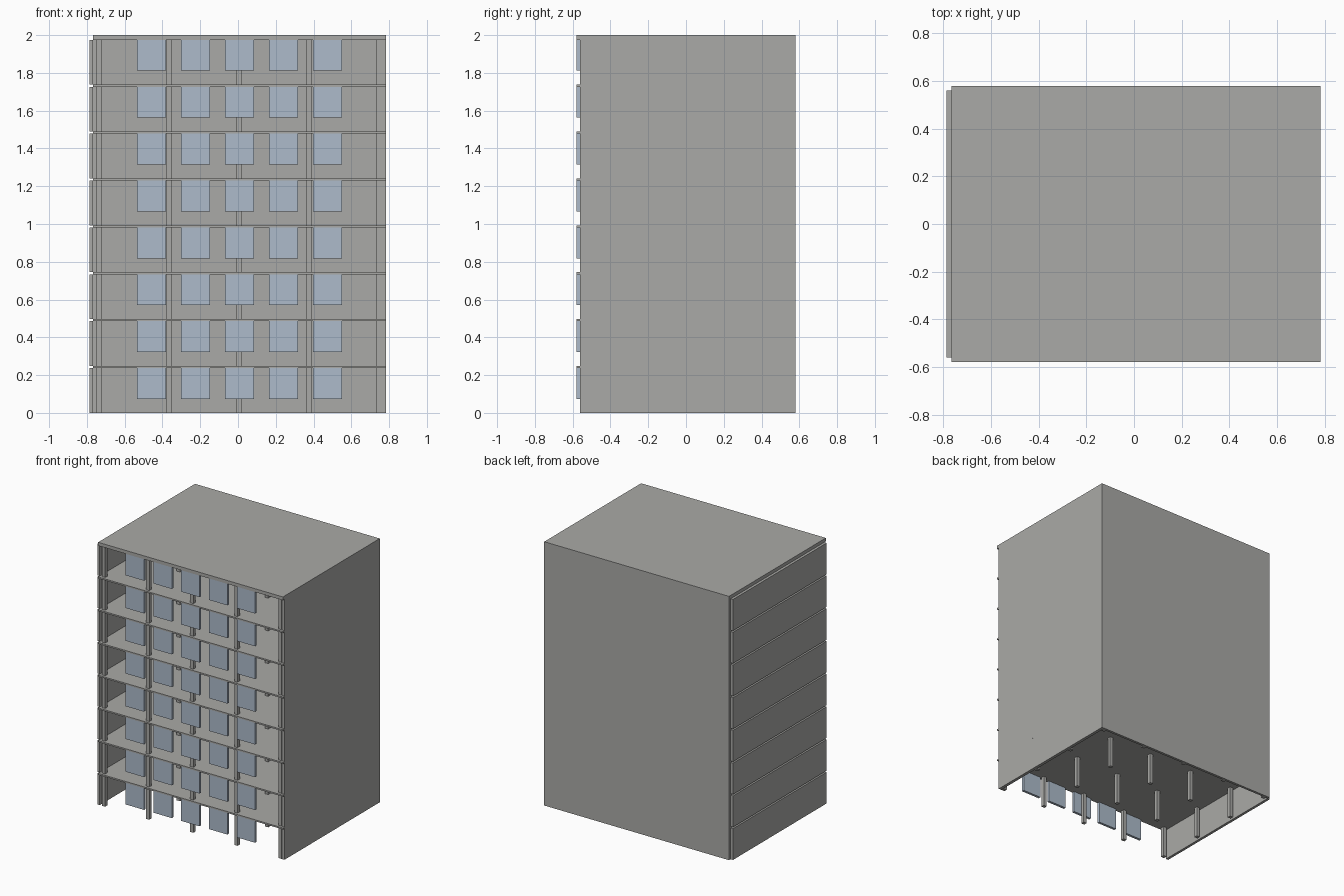
import bpy, bmesh
from mathutils import Vector

if "Cube" in bpy.data.objects:
    bpy.data.objects.remove(bpy.data.objects["Cube"])


def material(name, rgb):
    m = bpy.data.materials.new(name)
    m.diffuse_color = (*rgb, 1.0)
    m.use_nodes = True
    m.node_tree.nodes["Principled BSDF"].inputs["Base Color"].default_value = m.diffuse_color
    return m


CONCRETE = material("warm grey concrete", (0.40, 0.40, 0.385))
GLASS = material("pale blue glass", (0.42, 0.50, 0.60))


def boxes(name, spans, mat):
    """One object made of boxes, each given as x, y and z ranges."""
    bm = bmesh.new()
    for xr, yr, zr in spans:
        lo, hi = (Vector(c) for c in zip(xr, yr, zr))
        for v in bmesh.ops.create_cube(bm, size=1)["verts"]:
            v.co = (lo + hi) / 2 + v.co * (hi - lo)
    mesh = bpy.data.meshes.new(name)
    bm.to_mesh(mesh)
    bm.free()
    mesh.materials.append(mat)
    obj = bpy.data.objects.new(name, mesh)
    bpy.context.collection.objects.link(obj)
    return obj


FLOORS = 8
PITCH, ROOM = 0.2482, 0.2370           # storey height, clear height
LEFT, RIGHT = -0.767, 0.783            # slab ends
FRONT, BACK, WALL_Y = -0.58, 0.58, 0.561
ROOF_Z = (FLOORS - 1) * PITCH + ROOM

# Roof and full-height back wall
boxes("roof", [((LEFT, RIGHT), (FRONT, BACK), (ROOF_Z, 2.0))], CONCRETE)
boxes("back_wall", [((LEFT, RIGHT), (WALL_Y, BACK), (0, ROOF_Z))], CONCRETE)

column_x = [-0.735 + 0.37 * i for i in range(5)]
column_y = [-0.547 + 0.367 * i for i in range(4)]
window_x = [0.007 + 0.233 * i for i in range(-2, 3)]
C, W = 0.0135, 0.077                   # half widths of column and window

for f in range(FLOORS):
    z0 = f * PITCH
    z1 = z0 + ROOM
    n = f + 1
    # Side walls: the left one stands outside the slab ends
    boxes(f"left_wall_{n}", [((-0.787, LEFT), (-WALL_Y, WALL_Y), (z0, z1))], CONCRETE)
    boxes(f"right_wall_{n}", [((0.76, RIGHT), (-WALL_Y, WALL_Y), (z0, z1))], CONCRETE)
    # Column grid
    boxes(f"columns_{n}", [((x - C, x + C), (y - C, y + C), (z0, z1))
                           for x in column_x for y in column_y], CONCRETE)
    # Hanging window panels along the front
    boxes(f"windows_{n}", [((x - W, x + W), (FRONT, -WALL_Y), (z0 + 0.074, z1))
                           for x in window_x], GLASS)
    # Floor slab above each storey except the last
    if n < FLOORS:
        boxes(f"floor_slab_{n}", [((LEFT, RIGHT), (FRONT, WALL_Y), (z1, z0 + PITCH))], CONCRETE)
